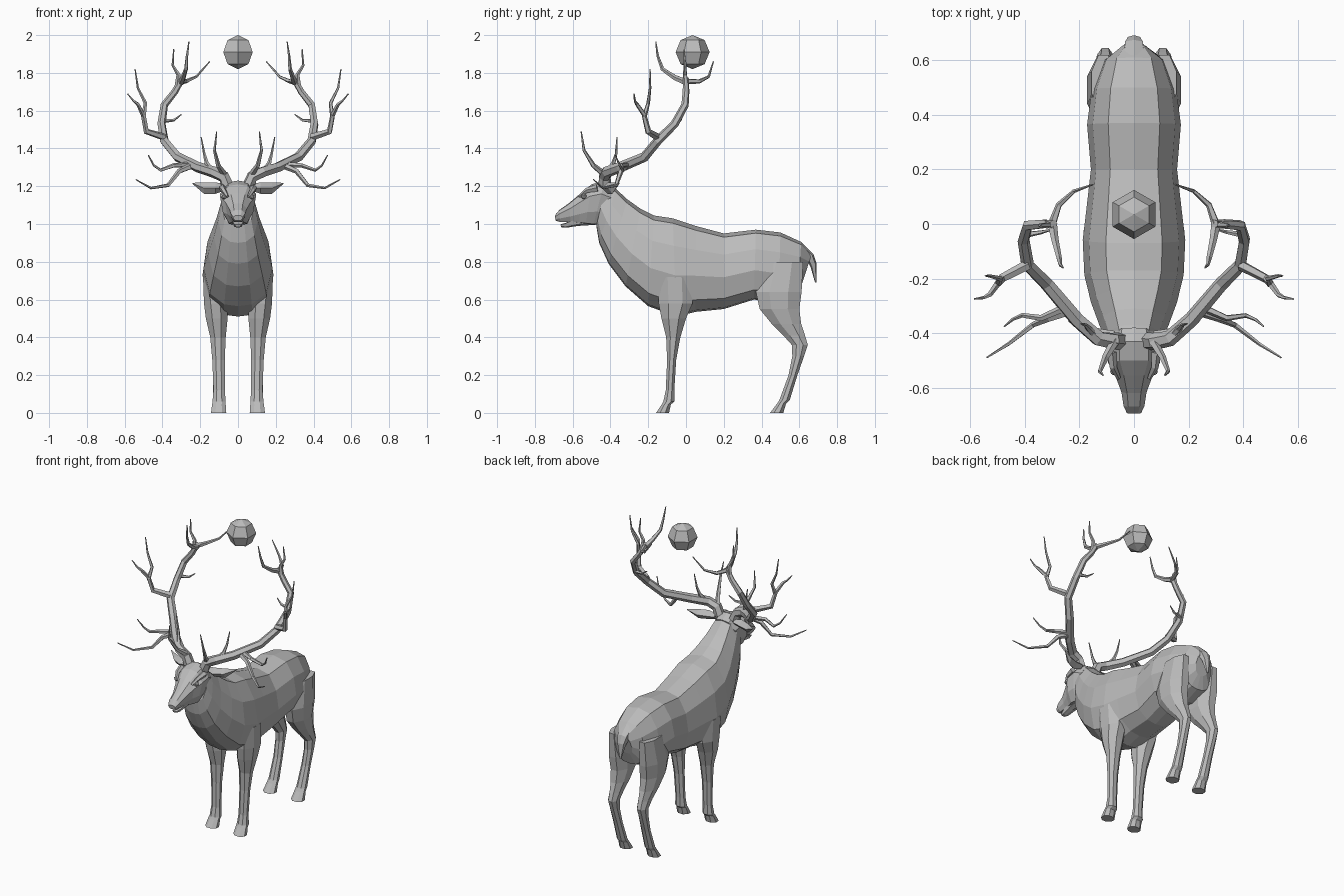
import bpy, bmesh, math
from mathutils import Vector

grey = bpy.data.materials.new("stone grey")
grey.diffuse_color = (0.5, 0.5, 0.5, 1)


def finish(name, bm):
    bmesh.ops.recalc_face_normals(bm, faces=bm.faces)
    me = bpy.data.meshes.new(name)
    bm.to_mesh(me)
    bm.free()
    me.materials.append(grey)
    ob = bpy.data.objects.new(name, me)
    bpy.context.collection.objects.link(ob)
    return ob


def loft(name, rings):
    """Skin a list of equal-sized point rings and cap both ends."""
    bm = bmesh.new()
    vs = [[bm.verts.new(p) for p in r] for r in rings]
    n = len(vs[0])
    for a, b in zip(vs, vs[1:]):
        for i in range(n):
            j = (i + 1) % n
            bm.faces.new((a[i], a[j], b[j], b[i]))
    bm.faces.new(vs[0])
    bm.faces.new(vs[-1])
    return finish(name, bm)


def trunk(name, stations, half):
    """Stations: top y, top z, bottom y, bottom z, half width."""
    prof = half + [(-x, t) for x, t in half[-2:0:-1]]
    rings = []
    for yt, zt, yb, zb, w in stations:
        rings.append([(x * w, yb + (yt - yb) * t, zb + (zt - zb) * t) for x, t in prof])
    return loft(name, rings)


def leg(name, side, rows):
    """Rows: z, back and front y limits, inner and outer x limits."""
    rings = []
    for z, y0, y1, x0, x1 in rows:
        ring = []
        for i in range(8):
            a = math.tau * (i + 0.5) / 8
            k = 0.5 / math.cos(math.pi / 8)
            ring.append((side * ((x0 + x1) / 2 + (x1 - x0) * k * math.cos(a)),
                         (y0 + y1) / 2 + (y1 - y0) * k * math.sin(a), z))
        rings.append(ring)
    return loft(name, rings)


def branch(name, side, pts, r0, r1, sides=5):
    """Tapered tube along a path."""
    pts = [Vector((side * x, y, z)) for x, y, z in pts]
    rings, u = [], None
    for i, p in enumerate(pts):
        d = (pts[min(i + 1, len(pts) - 1)] - pts[max(i - 1, 0)]).normalized()
        u = d.orthogonal() if u is None else u - d * u.dot(d)
        u.normalize()
        v = d.cross(u)
        r = r0 + (r1 - r0) * i / (len(pts) - 1)
        rings.append([p + r * (u * math.cos(math.tau * k / sides) +
                               v * math.sin(math.tau * k / sides)) for k in range(sides)])
    return loft(name, rings)


# Body and neck
trunk("body", [
    (0.665, 0.84, 0.62, 0.70, 0.05), (0.61, 0.905, 0.59, 0.62, 0.115),
    (0.50, 0.955, 0.49, 0.58, 0.155), (0.37, 0.97, 0.36, 0.60, 0.172),
    (0.20, 0.95, 0.20, 0.55, 0.158), (0.05, 0.99, 0.05, 0.535, 0.175),
    (-0.07, 1.03, -0.05, 0.51, 0.188), (-0.17, 1.045, -0.20, 0.565, 0.182),
    (-0.24, 1.08, -0.32, 0.67, 0.158), (-0.31, 1.13, -0.41, 0.79, 0.128),
    (-0.37, 1.185, -0.46, 0.90, 0.105), (-0.42, 1.22, -0.475, 0.99, 0.085)],
    [(0, 1), (0.55, 0.95), (0.88, 0.72), (1, 0.42), (0.82, 0.14), (0.4, 0.02), (0, 0)])

# Head with separate lower jaw
trunk("head", [
    (-0.38, 1.20, -0.44, 1.00, 0.08), (-0.43, 1.23, -0.49, 0.995, 0.095),
    (-0.50, 1.21, -0.53, 1.0, 0.095), (-0.555, 1.165, -0.565, 1.005, 0.068),
    (-0.62, 1.11, -0.61, 1.01, 0.046), (-0.67, 1.075, -0.665, 1.01, 0.038),
    (-0.695, 1.045, -0.69, 1.018, 0.026)],
    [(0, 1), (0.55, 0.96), (1, 0.7), (0.85, 0.3), (0.5, 0.02), (0, 0)])
trunk("lower_jaw", [
    (-0.50, 1.06, -0.49, 0.995, 0.05), (-0.58, 1.03, -0.57, 0.99, 0.036),
    (-0.64, 1.005, -0.635, 0.98, 0.026), (-0.665, 0.998, -0.66, 0.983, 0.018)],
    [(0, 1), (0.9, 0.9), (0.7, 0.2), (0, 0)])

# Tail
trunk("tail", [
    (0.62, 0.895, 0.62, 0.82, 0.045), (0.675, 0.84, 0.645, 0.80, 0.04),
    (0.692, 0.79, 0.66, 0.77, 0.028), (0.69, 0.69, 0.683, 0.69, 0.006)],
    [(0, 1), (0.8, 0.8), (0.9, 0.2), (0, 0)])

# Antler side tines: path, base radius
tines = {
    "brow_tine": ([(0.07, -0.43, 1.26), (0.105, -0.49, 1.31), (0.125, -0.54, 1.39),
                   (0.113, -0.555, 1.49)], 0.018),
    "second_tine": ([(0.13, -0.42, 1.27), (0.165, -0.385, 1.32), (0.178, -0.37, 1.37),
                     (0.195, -0.365, 1.46)], 0.016),
    "low_tine": ([(0.24, -0.32, 1.31), (0.31, -0.345, 1.28), (0.37, -0.37, 1.205),
                  (0.46, -0.44, 1.19), (0.54, -0.49, 1.235)], 0.018),
    "low_fork": ([(0.26, -0.31, 1.315), (0.34, -0.345, 1.31), (0.41, -0.335, 1.285),
                  (0.445, -0.35, 1.31), (0.475, -0.375, 1.365)], 0.015),
    "outer_tine": ([(0.39, -0.15, 1.46), (0.485, -0.20, 1.49), (0.50, -0.22, 1.57),
                    (0.49, -0.20, 1.64), (0.53, -0.19, 1.72), (0.545, -0.19, 1.82)], 0.02),
    "outer_fork": ([(0.498, -0.215, 1.57), (0.53, -0.26, 1.635), (0.55, -0.27, 1.65),
                    (0.585, -0.275, 1.69)], 0.013),
    "inner_spur": ([(0.40, -0.04, 1.545), (0.34, -0.03, 1.55), (0.30, -0.02, 1.58)], 0.012),
    "crown_front_tine": ([(0.30, 0.0, 1.75), (0.29, -0.06, 1.775), (0.275, -0.125, 1.82),
                          (0.27, -0.15, 1.89), (0.26, -0.16, 1.965)], 0.018),
    "crown_back_tine": ([(0.30, 0.0, 1.755), (0.275, 0.07, 1.755), (0.22, 0.12, 1.78),
                         (0.15, 0.145, 1.86)], 0.016),
    "crown_top_tine": ([(0.32, 0.0, 1.73), (0.315, -0.005, 1.79), (0.345, -0.005, 1.84),
                        (0.34, -0.01, 1.925)], 0.016),
}

for s, tag in ((-1, "left"), (1, "right")):
    # Legs
    leg("front_leg_" + tag, s, [
        (0.72, -0.15, 0.03, 0.09, 0.185), (0.58, -0.145, 0.035, 0.06, 0.18),
        (0.50, -0.13, 0.0, 0.055, 0.17), (0.40, -0.105, -0.03, 0.065, 0.147),
        (0.28, -0.10, -0.052, 0.07, 0.136), (0.12, -0.107, -0.062, 0.07, 0.13),
        (0.06, -0.12, -0.062, 0.065, 0.135), (0.045, -0.128, -0.08, 0.065, 0.137),
        (0.0, -0.158, -0.09, 0.062, 0.143)])
    leg("hind_leg_" + tag, s, [
        (0.80, 0.42, 0.62, 0.07, 0.155), (0.64, 0.37, 0.612, 0.05, 0.172),
        (0.55, 0.39, 0.60, 0.05, 0.165), (0.47, 0.455, 0.61, 0.06, 0.152),
        (0.41, 0.515, 0.63, 0.07, 0.14), (0.36, 0.56, 0.645, 0.075, 0.136),
        (0.30, 0.563, 0.625, 0.078, 0.133), (0.20, 0.543, 0.59, 0.075, 0.13),
        (0.07, 0.495, 0.55, 0.07, 0.133), (0.05, 0.483, 0.53, 0.068, 0.135),
        (0.0, 0.445, 0.515, 0.062, 0.143)])

    # Ears: flattened leaves
    ear = []
    for x, y, z, h, d in ((0.07, -0.41, 1.195, 0.018, 0.018), (0.12, -0.415, 1.19, 0.03, 0.03),
                          (0.18, -0.39, 1.19, 0.03, 0.022), (0.24, -0.355, 1.215, 0.003, 0.003)):
        ear.append([(s * x, y, z + h), (s * x, y - d, z), (s * x, y, z - h), (s * x, y + d, z)])
    loft("ear_" + tag, ear)

    # Brow ridge and eye
    branch("brow_" + tag, s, [(0.082, -0.47, 1.19), (0.076, -0.525, 1.178),
                              (0.056, -0.565, 1.145)], 0.02, 0.008)
    bm = bmesh.new()
    bmesh.ops.create_icosphere(bm, subdivisions=1, radius=0.016)
    bmesh.ops.translate(bm, verts=bm.verts, vec=(s * 0.073, -0.54, 1.145))
    finish("eye_" + tag, bm)

    # Antler beam and tines
    branch("antler_beam_" + tag, s, [
        (0.055, -0.43, 1.20), (0.075, -0.43, 1.25), (0.13, -0.42, 1.275), (0.21, -0.35, 1.30),
        (0.32, -0.22, 1.355), (0.39, -0.15, 1.44), (0.405, -0.06, 1.53), (0.39, -0.005, 1.63),
        (0.335, 0.0, 1.70), (0.295, 0.0, 1.77)], 0.034, 0.016, 6)
    for name, (path, r) in tines.items():
        branch(name + "_" + tag, s, path, r, 0.003)

# Floating orb
bm = bmesh.new()
bmesh.ops.create_uvsphere(bm, u_segments=6, v_segments=4, radius=0.09)
for v in bm.verts:
    x, y, z = v.co
    if abs(x) > 0.085:      # turn the hexagon so corners point front and back
        v.co = (y, x, z)
    elif abs(z) < 0.085 and any(abs(w.co.x) > 0.085 for w in bm.verts):
        v.co = (y, x, z)
    else:
        v.co = (y, x, z)
ys = [v.co.y for v in bm.verts]
if max(ys) < 0.085:
    for v in bm.verts:
        v.co = (v.co.y, v.co.x, v.co.z)
bmesh.ops.translate(bm, verts=bm.verts, vec=(0, 0.035, 1.91))
finish("floating_orb", bm)
